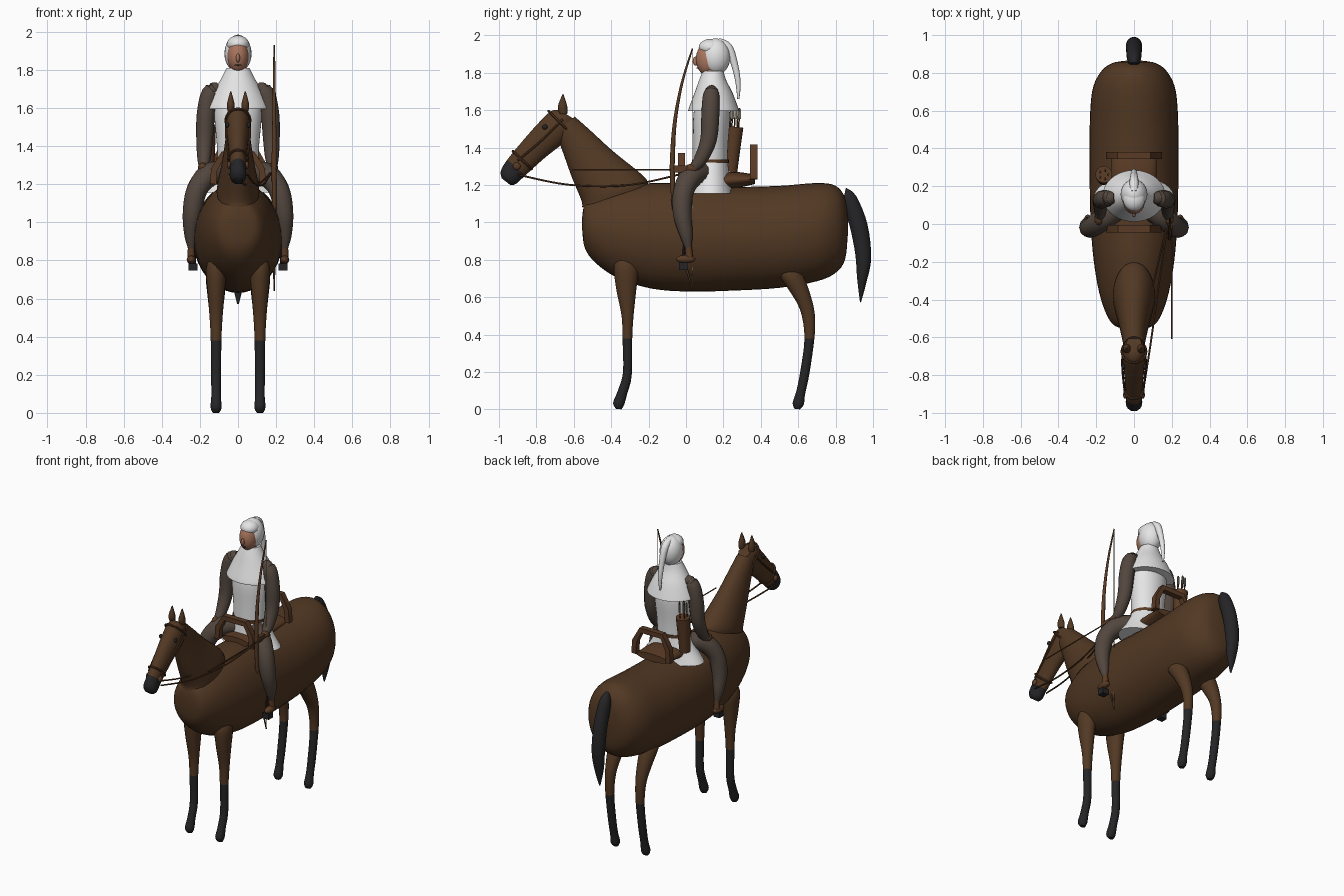
import bpy
import bmesh
from math import sin, cos, pi, radians
from mathutils import Vector

if "Cube" in bpy.data.objects:
    bpy.data.objects.remove(bpy.data.objects["Cube"], do_unlink=True)


def material(name, color):
    mat = bpy.data.materials.new(name)
    mat.use_nodes = True
    mat.diffuse_color = (*color, 1)
    mat.node_tree.nodes["Principled BSDF"].inputs["Base Color"].default_value = (*color, 1)
    return mat


coat = material("brown coat", (.085, .04, .017))
black = material("black hair", (.018, .018, .02))
cloth = material("white cloth", (.78, .78, .78))
sleeve = material("grey brown wool", (.085, .062, .048))
skin = material("skin", (.40, .18, .11))
leather = material("leather", (.1, .043, .018))
cord = material("pale cord", (.25, .24, .2))


def finish(name, bm, mats, angle=40):
    bmesh.ops.recalc_face_normals(bm, faces=bm.faces)
    mesh = bpy.data.meshes.new(name)
    bm.to_mesh(mesh)
    bm.free()
    for mat in mats:
        mesh.materials.append(mat)
    obj = bpy.data.objects.new(name, mesh)
    bpy.context.collection.objects.link(obj)
    bpy.ops.object.select_all(action='DESELECT')
    obj.select_set(True)
    bpy.context.view_layer.objects.active = obj
    bpy.ops.object.shade_smooth_by_angle(angle=radians(angle))
    return obj


def spline(points, steps):
    """Catmull-Rom interpolation of equal-length tuples."""
    result = []
    last = len(points) - 1
    for i in range(last):
        a, b = points[max(i - 1, 0)], points[i]
        c, d = points[i + 1], points[min(i + 2, last)]
        for k in range(steps):
            t = k / steps
            result.append(tuple(
                q + t * ((r - p) + t * ((2 * p - 5 * q + 4 * r - s) + t * (3 * (q - r) + s - p))) / 2
                for p, q, r, s in zip(a, b, c, d)))
    return result + [points[last]]


def bridge(name, rings, mats, split=None):
    """Skin a list of vertex rings; rings after split take the second material."""
    bm = bmesh.new()
    loops = [[bm.verts.new(p) for p in ring] for ring in rings]
    n = len(loops[0])
    for i, (a, b) in enumerate(zip(loops, loops[1:])):
        for k in range(n):
            face = bm.faces.new((a[k], a[(k + 1) % n], b[(k + 1) % n], b[k]))
            face.material_index = int(split is not None and i >= split)
    bm.faces.new(loops[0])
    bm.faces.new(loops[-1]).material_index = len(mats) - 1
    return finish(name, bm, mats)


def loft(name, sections, mats, x=0, split=None, steps=4, n=28):
    """Sections are (front y, front z, back y, back z, half width)."""
    rings = []
    for y1, z1, y2, z2, w in spline(sections, steps):
        mid = Vector((x, (y1 + y2) / 2, (z1 + z2) / 2))
        half = Vector((0, (y2 - y1) / 2, (z2 - z1) / 2))
        side = Vector((max(w, .002), 0, 0))
        rings.append([mid + side * cos(2 * pi * k / n) + half * sin(2 * pi * k / n) for k in range(n)])
    return bridge(name, rings, mats, None if split is None else split * steps)


def tube(name, points, mat, steps=5, n=12):
    """Round tube through (x, y, z, radius) points."""
    pts = spline(points, steps)
    rings = []
    for i, p in enumerate(pts):
        tangent = Vector(pts[min(i + 1, len(pts) - 1)][:3]) - Vector(pts[max(i - 1, 0)][:3])
        tangent.normalize()
        ref = Vector((1, 0, 0)) if abs(tangent.x) < .8 else Vector((0, 1, 0))
        u = tangent.cross(ref).normalized()
        v = tangent.cross(u)
        rings.append([Vector(p[:3]) + p[3] * (u * cos(2 * pi * k / n) + v * sin(2 * pi * k / n))
                      for k in range(n)])
    return bridge(name, rings, [mat])


def ball(name, center, radii, mat):
    bm = bmesh.new()
    bmesh.ops.create_uvsphere(bm, u_segments=24, v_segments=16, radius=1)
    bmesh.ops.scale(bm, vec=radii, verts=bm.verts)
    bmesh.ops.translate(bm, vec=center, verts=bm.verts)
    return finish(name, bm, [mat])


def box(name, center, size, mat):
    bm = bmesh.new()
    bmesh.ops.create_cube(bm, size=1)
    bmesh.ops.scale(bm, vec=size, verts=bm.verts)
    bmesh.ops.translate(bm, vec=center, verts=bm.verts)
    return finish(name, bm, [mat])


# Horse trunk: y, belly z, back z, half width
trunk = [(-.555, .96, 1.03, .03), (-.54, .86, 1.1, .10), (-.48, .78, 1.14, .145), (-.36, .70, 1.185, .185),
         (-.18, .645, 1.21, .215), (.02, .63, 1.205, .23), (.25, .635, 1.19, .235), (.5, .65, 1.195, .235),
         (.7, .685, 1.21, .222), (.8, .73, 1.195, .18), (.85, .8, 1.13, .12), (.865, .93, 1.02, .04)]
loft("horse_body", [(y, lo, y, hi, w) for y, lo, hi, w in trunk], [coat], n=40)

# Neck, head with dark muzzle, tail
loft("horse_neck", [(-.555, 1.08, -.2, 1.2, .11), (-.56, 1.12, -.23, 1.25, .11), (-.61, 1.24, -.39, 1.38, .085),
                    (-.66, 1.38, -.51, 1.49, .066), (-.7, 1.48, -.595, 1.565, .055)], [coat])
loft("horse_head", [(-.675, 1.6, -.595, 1.55, .04), (-.72, 1.595, -.605, 1.49, .058), (-.78, 1.54, -.655, 1.425, .06),
                    (-.865, 1.445, -.755, 1.345, .05), (-.955, 1.335, -.86, 1.25, .042),
                    (-.99, 1.275, -.91, 1.205, .043), (-.985, 1.235, -.94, 1.2, .025)],
     [coat, black], split=4)
loft("horse_tail", [(.84, 1.12, .855, 1.185, .02), (.835, 1.1, .91, 1.14, .036), (.875, .98, .97, .99, .042),
                    (.905, .83, .99, .81, .042), (.915, .7, .965, .68, .032), (.93, .575, .935, .57, .005)], [black])

fore = [(-.345, .83, -.29, .82, .025), (-.385, .77, -.255, .75, .053), (-.375, .65, -.265, .64, .046),
        (-.345, .5, -.28, .5, .034), (-.34, .38, -.287, .38, .028), (-.337, .2, -.29, .18, .026),
        (-.365, .1, -.315, .08, .025), (-.39, .035, -.33, .025, .029), (-.375, .003, -.345, 0, .018)]
hind = [(.53, .78, .6, .765, .03), (.485, .735, .635, .7, .053), (.545, .645, .67, .6, .046),
        (.61, .53, .69, .5, .034), (.633, .38, .687, .38, .028), (.61, .2, .66, .19, .026),
        (.59, .1, .637, .08, .025), (.57, .035, .63, .025, .029), (.58, .003, .61, 0, .018)]

for s, side in ((1, "left"), (-1, "right")):
    # Horse legs, ears, eyes, bridle rings
    loft(side + "_foreleg", fore, [coat, black], x=s * .115, split=4, n=18)
    loft(side + "_hind_leg", hind, [coat, black], x=s * .115, split=4, n=18)
    loft(side + "_ear", [(-.675, 1.58, -.635, 1.58, .016), (-.685, 1.62, -.635, 1.62, .02),
                         (-.66, 1.685, -.655, 1.685, .003)], [coat], x=s * .038, n=12)
    ball(side + "_eye", (s * .056, -.755, 1.51), (.01, .014, .014), black)
    ball(side + "_bit_ring", (s * .046, -.905, 1.3), (.012, .02, .02), leather)
    tube(side + "_cheek_strap", [(s * .047, -.9, 1.33, .006), (s * .061, -.77, 1.44, .006),
                                 (s * .06, -.66, 1.55, .006)], leather, n=8)
    # Reins meeting at the left hand
    tube(side + "_rein", [(s * .046, -.9, 1.255, .005), (.06 + s * .03, -.62, 1.2, .005),
                          (.12 + s * .014, -.3, 1.2, .005), (.18, .02, 1.27, .005)], leather, n=8)
    # Rider arms and gloves
    tube(side + "_arm", [(s * .1, .14, 1.71, .025), (s * .145, .135, 1.68, .044), (s * .168, .13, 1.57, .048),
                         (s * .175, .12, 1.44, .044), (s * .178, .08, 1.34, .036), (s * .18, .04, 1.29, .026)], sleeve)
    ball(side + "_glove", (s * .185, .03, 1.285), (.025, .036, .028), leather)
    # Rider legs, boots and stirrups
    tube(side + "_leg", [(s * .07, .1, 1.26, .06), (s * .15, .035, 1.25, .062), (s * .215, -.012, 1.17, .055),
                         (s * .24, -.02, 1.05, .05), (s * .247, .0, .94, .036), (s * .245, .012, .865, .018)], sleeve)
    tube(side + "_boot_shaft", [(s * .245, .012, .88, .018), (s * .245, .018, .81, .02)], leather)
    ball(side + "_boot", (s * .245, -.002, .803), (.024, .052, .022), leather)
    box(side + "_stirrup", (s * .236, -.015, .765), (.045, .045, .038), black)
    tube(side + "_stirrup_strap", [(s * .22, .0, 1.1, .006), (s * .225, -.015, .78, .006)], black, n=6)

# Bridle bands around nose, brow and poll
for name, y1, z1, y2, z2, w in (("nose_band", -.925, 1.38, -.825, 1.285, .05),
                                ("brow_band", -.735, 1.595, -.615, 1.475, .064)):
    tube(name, [((w * cos(2 * pi * k / 16)), (y1 + y2) / 2 + (y2 - y1) / 2 * sin(2 * pi * k / 16),
                 (z1 + z2) / 2 + (z2 - z1) / 2 * sin(2 * pi * k / 16), .007) for k in range(17)],
         leather, steps=2, n=8)

# Saddle: pommel and cantle arches, seat pad
for name, y, low, top in (("saddle_pommel", -.025, 1.2, 1.355), ("saddle_cantle", .362, 1.23, 1.4)):
    path = [(-.13, low), (-.125, (low + top) / 2), (-.08, top), (.08, top), (.125, (low + top) / 2), (.13, low)]
    rings = []
    for i, (px, pz) in enumerate(path):
        (ax, az), (bx, bz) = path[max(i - 1, 0)], path[min(i + 1, 5)]
        out = Vector((az - bz, 0, bx - ax)).normalized() * .017
        deep = Vector((0, .019, 0))
        mid = Vector((px, y, pz))
        rings.append([mid + out + deep, mid + out - deep, mid - out - deep, mid - out + deep])
    bridge(name, rings, [leather])
loft("saddle_seat", [(-.03, 1.19, -.03, 1.24, .1), (.1, 1.17, .1, 1.25, .12), (.25, 1.18, .25, 1.27, .12),
                     (.37, 1.205, .37, 1.255, .12)], [leather])

# Tunic: height, front y, back y, half width
def robe(name, rows, mat, steps=4):
    loft(name, [(f, z, b, z, w) for z, f, b, w in rows], [mat], steps=steps, n=36)


robe("tunic_skirt", [(1.155, .01, .255, .215), (1.17, .015, .25, .205), (1.24, .03, .235, .155),
                     (1.33, .04, .222, .108)], cloth)
robe("tunic_body", [(1.32, .04, .222, .106), (1.42, .04, .225, .112), (1.58, .04, .235, .125),
                    (1.7, .07, .21, .11), (1.76, .1, .18, .05)], cloth)
robe("belt", [(1.318, .033, .229, .113), (1.337, .033, .229, .113)], leather, steps=1)
robe("shoulder_cape", [(1.595, .012, .285, .165), (1.61, .015, .28, .163), (1.69, .045, .25, .125),
                       (1.76, .07, .215, .085), (1.81, .09, .2, .06)], cloth)

# Rider head, nose, beard line and hood with hanging tail
ball("head", (0, .115, 1.872), (.056, .062, .087), skin)
ball("nose", (0, .052, 1.862), (.01, .016, .024), skin)
ball("mouth", (0, .062, 1.825), (.018, .006, .004), leather)
tube("rider_neck", [(0, .14, 1.72, .045), (0, .135, 1.83, .045)], skin)
ball("hood", (0, .158, 1.885), (.071, .079, .098), cloth)
ball("hood_brow", (0, .13, 1.935), (.058, .062, .045), cloth)
tube("hood_tail", [(0, .17, 1.965, .022), (0, .225, 1.935, .024), (0, .258, 1.85, .019),
                   (0, .278, 1.75, .014), (0, .28, 1.66, .006)], cloth)

# Quiver with arrows
tube("quiver", [(-.16, .24, 1.27, .034), (-.16, .25, 1.39, .04), (-.16, .262, 1.51, .045)], leather, n=16)
for i in range(5):
    ax, ay = -.16 + .024 * cos(i * 2 * pi / 5), .265 + .024 * sin(i * 2 * pi / 5)
    tube("quiver_arrow", [(ax, ay - .01, 1.45, .004), (ax, ay, 1.61, .004)], leather, steps=1, n=6)
    box("arrow_fletching", (ax, ay, 1.578), (.014, .005, .05), cord)
    box("arrow_fletching", (ax, ay, 1.578), (.005, .014, .05), cord)

# Bow, string and nocked arrow on the left
tube("bow", [(.19, .035, 1.93, .004), (.19, -.02, 1.75, .007), (.19, -.058, 1.55, .01), (.19, -.072, 1.36, .013),
             (.19, -.072, 1.22, .013), (.19, -.058, 1.02, .01), (.19, -.015, .82, .007), (.19, .035, .64, .004)],
     leather)
tube("bow_string", [(.19, .033, 1.92, .002), (.19, .033, .65, .002)], cord, steps=1, n=6)
tube("held_arrow", [(.2, -.61, 1.28, .004), (.2, .06, 1.28, .004)], leather, steps=1, n=6)
box("bow_grip", (.19, -.03, 1.285), (.022, .07, .035), leather)
